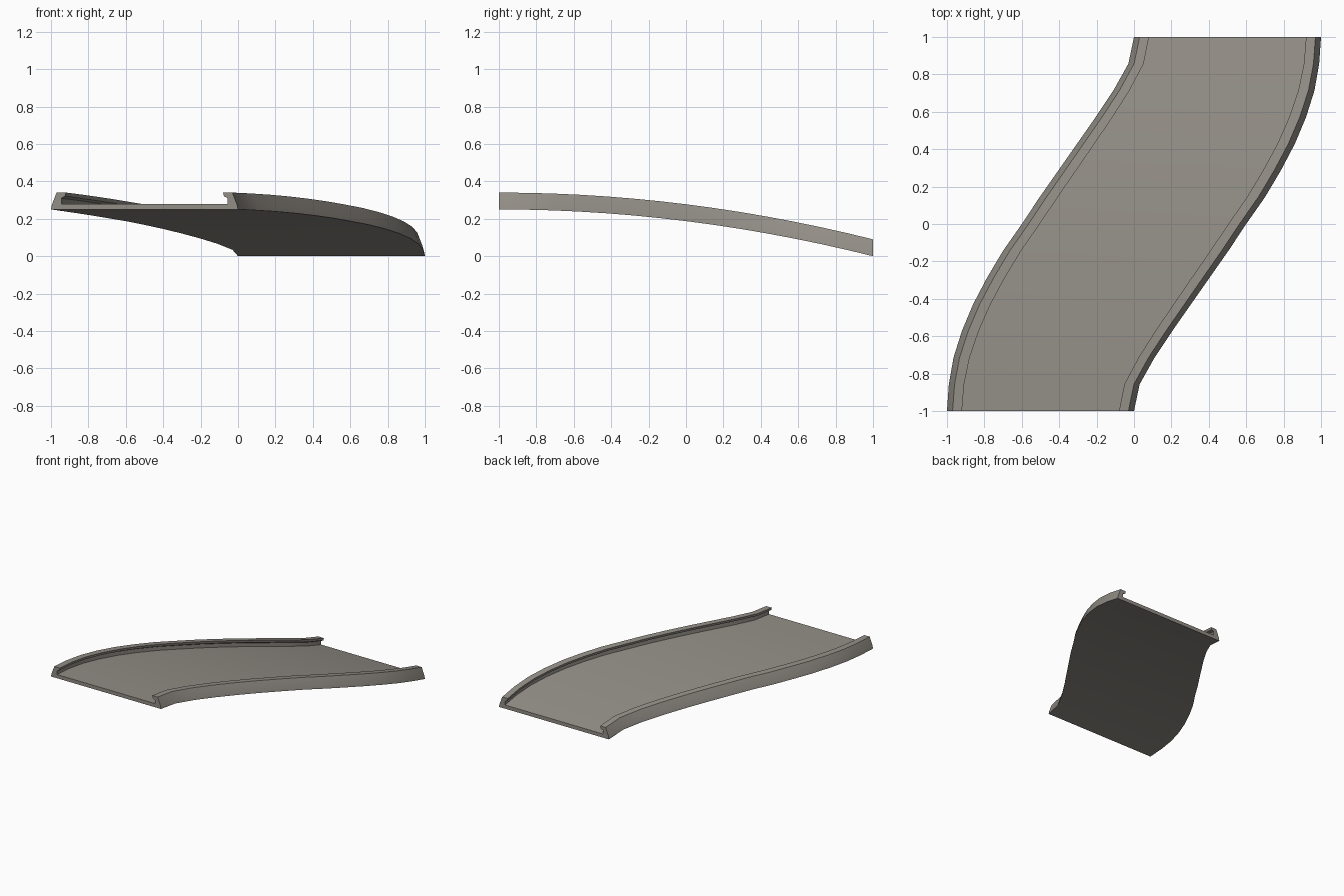
import bpy, bmesh

if "Cube" in bpy.data.objects:
    bpy.data.objects.remove(bpy.data.objects["Cube"])

# one warm grey for the whole slide
mat = bpy.data.materials.new("warm grey")
mat.diffuse_color = (0.29, 0.27, 0.24, 1)
mat.use_nodes = True
mat.node_tree.nodes["Principled BSDF"].inputs["Base Color"].default_value = mat.diffuse_color

# plan curve: x of the left edge at equal steps in y; the right edge is its half-turn
LEFT = [-1, -.99, -.965, -.92, -.86, -.785, -.70, -.60,
        -.505, -.405, -.305, -.205, -.11, -.03, 0]
N = len(LEFT) - 1

# side-rail profile (distance in from the edge, height), from the base to the deck
RAIL = [(0, 0), (.005, .025), (.03, .09), (.08, .09), (.075, .07), (.055, .06), (.055, .03)]
PROFILE = RAIL + [(1 - u, h) for u, h in reversed(RAIL)]

# sweep the profile along the S-curve, falling as a parabola
bm = bmesh.new()
rings = []
for i in range(N + 1):
    t = i / N
    left, right = LEFT[i], -LEFT[N - i]
    z = .25 * (1 - t * t)
    rings.append([bm.verts.new((left + u * (right - left), 2 * t - 1, z + h))
                  for u, h in PROFILE])
n = len(PROFILE)
for a, b in zip(rings, rings[1:]):
    for j in range(n):
        k = (j + 1) % n
        bm.faces.new((a[j], a[k], b[k], b[j]))

# flat end caps
bm.faces.new(rings[0])
bm.faces.new(rings[-1])
bmesh.ops.recalc_face_normals(bm, faces=bm.faces[:])

mesh = bpy.data.meshes.new("curved_ramp")
bm.to_mesh(mesh)
bm.free()
mesh.materials.append(mat)
ramp = bpy.data.objects.new("curved_ramp", mesh)
bpy.context.collection.objects.link(ramp)
bpy.context.view_layer.objects.active = ramp
ramp.select_set(True)
bpy.ops.object.shade_smooth_by_angle(angle=.3)
